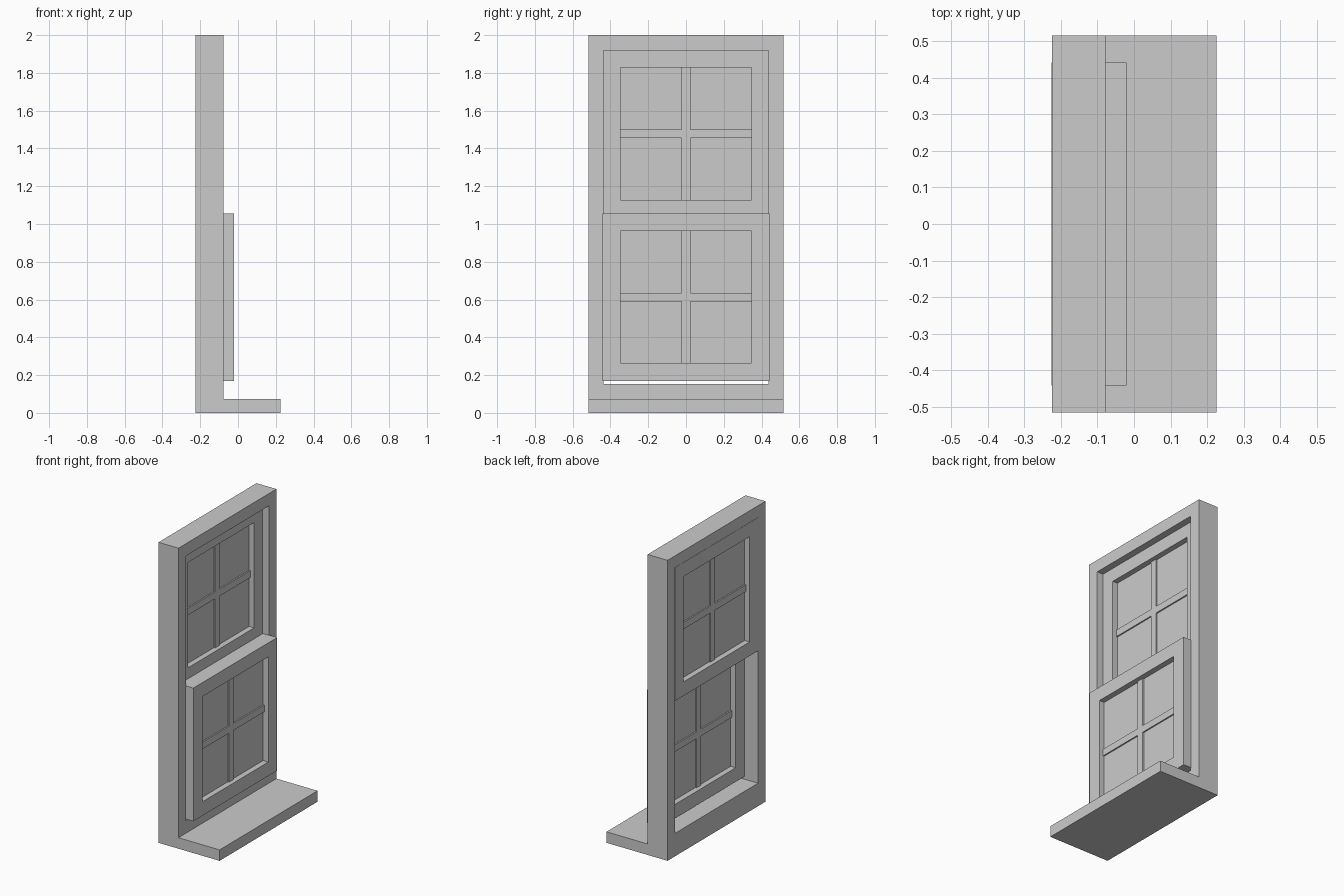
import bpy
import bmesh
from mathutils import Matrix, Vector

if "Cube" in bpy.data.objects:
    bpy.data.objects.remove(bpy.data.objects["Cube"])


def extrude_profile(name, loops, x0, x1):
    """Ring (two y/z rectangles: outer, inner) extruded along x as one clean solid."""
    bm = bmesh.new()
    rings = []
    for x in (x0, x1):
        for y, z0, z1 in loops:
            rings.append([bm.verts.new((x, a, b)) for a, b in
                          ((-y, z0), (y, z0), (y, z1), (-y, z1))])
    back_out, back_in, front_out, front_in = rings
    for a, b in ((back_out, back_in), (front_out, front_in),
                 (back_out, front_out), (back_in, front_in)):
        for i in range(4):
            j = (i + 1) % 4
            bm.faces.new((a[i], a[j], b[j], b[i]))
    return finish(name, bm)


def box(name, x, y, z):
    """Box from (min, max) ranges on each axis."""
    bm = bmesh.new()
    size = Vector((x[1] - x[0], y[1] - y[0], z[1] - z[0]))
    mid = Vector((sum(x), sum(y), sum(z))) / 2
    bmesh.ops.create_cube(bm, size=1, matrix=Matrix.Translation(mid) @ Matrix.Diagonal(size.to_4d()))
    return finish(name, bm)


def finish(name, bm):
    bmesh.ops.recalc_face_normals(bm, faces=bm.faces)
    mesh = bpy.data.meshes.new(name)
    bm.to_mesh(mesh)
    bm.free()
    obj = bpy.data.objects.new(name, mesh)
    bpy.context.collection.objects.link(obj)
    return obj


def sash(name, x0, x1, z0, z1, half_width):
    """Sash frame with a central pane and crossed glazing bars."""
    border, half_open, bar = 0.093, 0.347, 0.023
    lo, hi = z0 + border, z1 - border
    xm, zm = (x0 + x1) / 2, (lo + hi) / 2
    extrude_profile(name + "_frame", [(half_width, z0, z1), (half_open, lo, hi)], x0, x1)
    box(name + "_glass", (xm - 0.014, xm + 0.014), (-half_open, half_open), (lo, hi))
    bar_x = (xm - 0.023, xm + 0.023)
    box(name + "_vertical_bar", bar_x, (-bar, bar), (lo, hi))
    box(name + "_horizontal_bar", bar_x, (-half_open, half_open), (zm - bar, zm + bar))


# Outer casing and projecting sill
extrude_profile("window_casing", [(0.515, 0, 2), (0.437, 0.153, 1.918)], -0.2245, -0.078)
box("window_sill", (-0.078, 0.225), (-0.515, 0.515), (0, 0.073))

# Two sliding sashes, one behind the other
sash("upper_sash", -0.226, -0.124, 1.035, 1.922, 0.441)
sash("lower_sash", -0.123, -0.02, 0.17, 1.056, 0.441)
